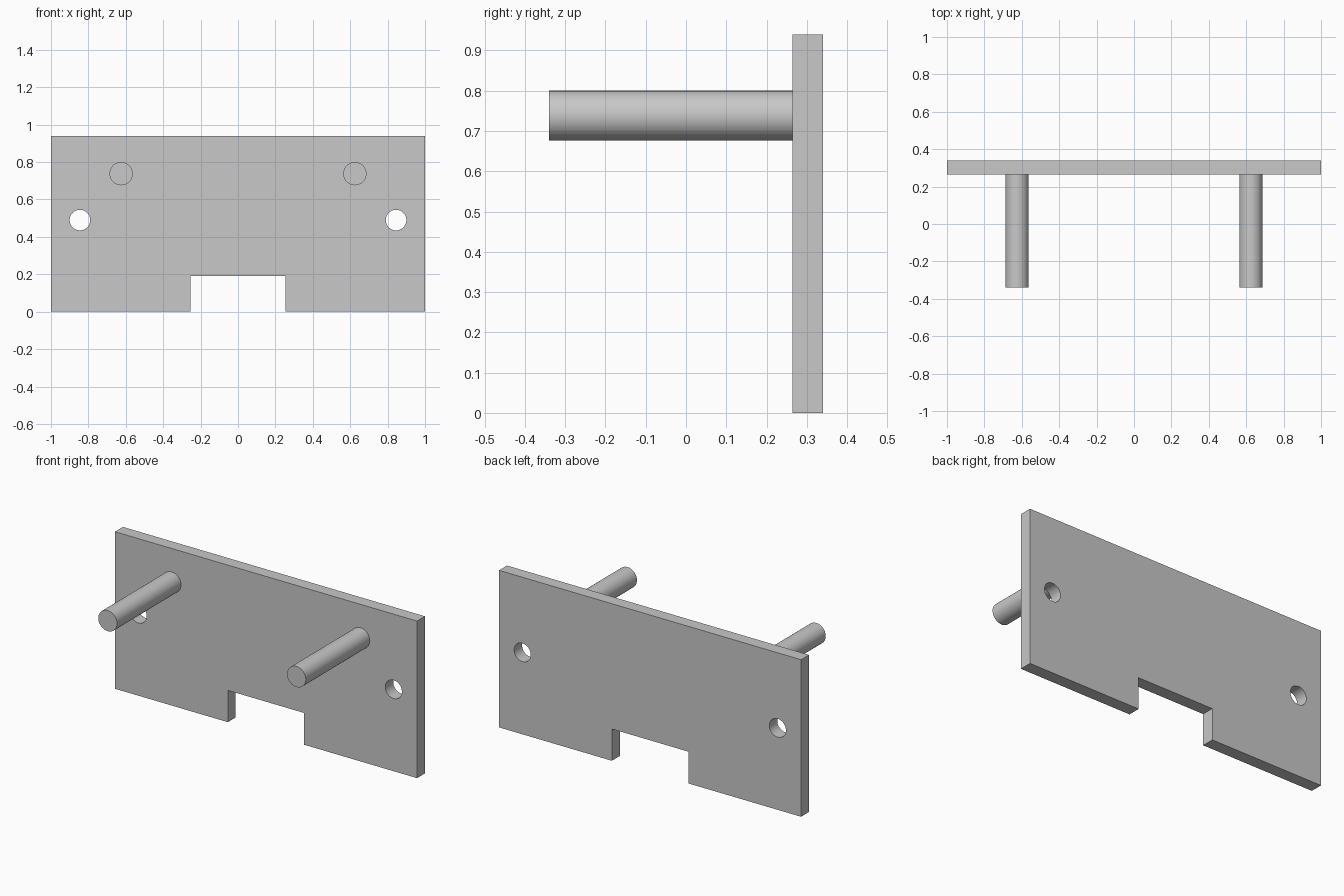
import bpy
import bmesh
import math

cube = bpy.data.objects.get("Cube")
if cube:
    bpy.data.objects.remove(cube, do_unlink=True)

# Overall dimensions
HEIGHT = 0.94
PLATE_FRONT, PLATE_BACK = 0.265, 0.34
PEG_TIP = -0.34
NOTCH_X, NOTCH_Z = 0.253, 0.19
HOLE_X, HOLE_Z, HOLE_R = 0.845, 0.49, 0.055
PEG_X, PEG_Z, PEG_R = 0.625, 0.738, 0.062

grey = bpy.data.materials.new("plain_grey")
grey.use_nodes = True
colour = (0.58, 0.58, 0.58, 1)
grey.diffuse_color = colour
grey.node_tree.nodes["Principled BSDF"].inputs["Base Color"].default_value = colour


def add_outline(curve, points):
    spline = curve.splines.new("POLY")
    spline.points.add(len(points) - 1)
    for p, (x, z) in zip(spline.points, points):
        p.co = (x, z, 0, 1)
    spline.use_cyclic_u = True


def circle(cx, cz, r, sides=48):
    angles = [math.tau * i / sides for i in range(sides)]
    return [(cx + r * math.cos(a), cz + r * math.sin(a)) for a in angles]


def finish(obj):
    bpy.ops.object.select_all(action="DESELECT")
    obj.select_set(True)
    bpy.context.view_layer.objects.active = obj
    bpy.ops.object.shade_smooth_by_angle(angle=math.radians(30))


def extrude_profile(name, outlines, y0, y1):
    """Solid made from front-facing outlines, running from y0 to y1."""
    curve = bpy.data.curves.new(name, "CURVE")
    curve.dimensions = "2D"
    curve.fill_mode = "BOTH"
    curve.extrude = (y1 - y0) / 2
    for points in outlines:
        add_outline(curve, points)
    obj = bpy.data.objects.new(name, curve)
    bpy.context.collection.objects.link(obj)
    obj.location.y = (y0 + y1) / 2
    obj.rotation_euler.x = math.pi / 2
    bpy.ops.object.select_all(action="DESELECT")
    obj.select_set(True)
    bpy.context.view_layer.objects.active = obj
    bpy.ops.object.convert(target="MESH")
    obj = bpy.context.view_layer.objects.active

    # Weld the caps to the walls
    bm = bmesh.new()
    bm.from_mesh(obj.data)
    bmesh.ops.remove_doubles(bm, verts=bm.verts, dist=1e-5)
    bmesh.ops.recalc_face_normals(bm, faces=bm.faces)
    bm.to_mesh(obj.data)
    bm.free()
    obj.data.materials.clear()
    obj.data.materials.append(grey)
    finish(obj)


# Back plate with a bottom notch and two through holes
half = [(NOTCH_X, NOTCH_Z), (NOTCH_X, 0), (1, 0), (1, HEIGHT)]
outline = half + [(-x, z) for x, z in reversed(half)]
holes = [circle(side * HOLE_X, HOLE_Z, HOLE_R) for side in (-1, 1)]
extrude_profile("back_plate", [outline] + holes, PLATE_FRONT, PLATE_BACK)

# Round pegs standing out of the front
for label, side in (("left", 1), ("right", -1)):
    bpy.ops.mesh.primitive_cylinder_add(
        vertices=48, radius=PEG_R, depth=PLATE_FRONT - PEG_TIP,
        location=(side * PEG_X, (PLATE_FRONT + PEG_TIP) / 2, PEG_Z),
        rotation=(math.pi / 2, 0, 0))
    peg = bpy.context.object
    peg.name = label + "_peg"
    peg.data.materials.append(grey)
    finish(peg)
